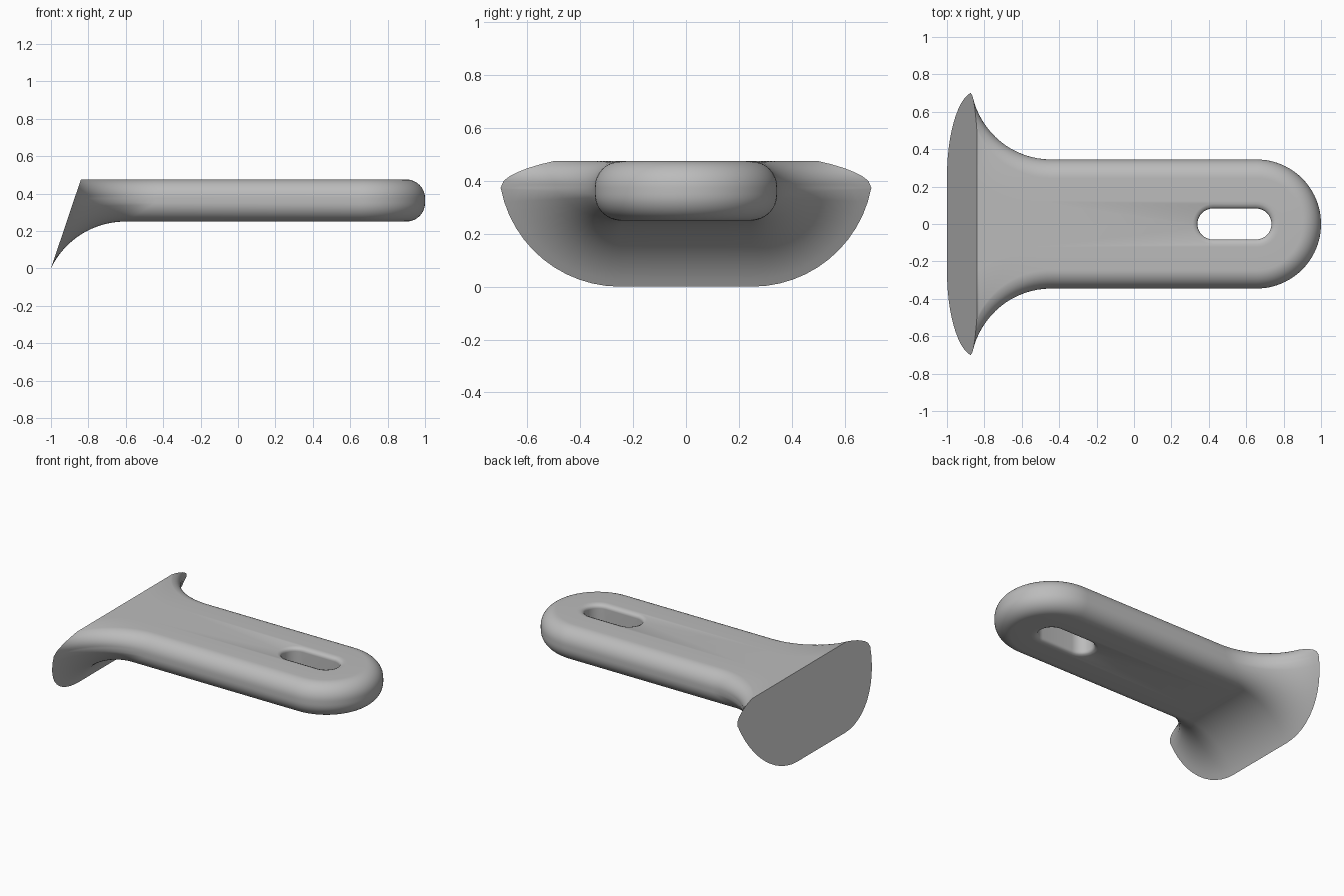
import bpy, bmesh, math

if "Cube" in bpy.data.objects:
    bpy.data.objects.remove(bpy.data.objects["Cube"])

TOP, BOTTOM = 0.475, 0.25      # bar heights
HALF, EDGE = 0.345, 0.1        # bar half width and edge rounding
TIP_X = 0.655                  # centre of the round tip
FILLET = 0.44                  # radius of the flare into the foot
N = 12

grey = bpy.data.materials.new("plain grey")
grey.use_nodes = True
grey.diffuse_color = (0.5, 0.5, 0.5, 1)
grey.node_tree.nodes["Principled BSDF"].inputs["Base Color"].default_value = (0.5, 0.5, 0.5, 1)


def make_object(name, bm):
    bmesh.ops.recalc_face_normals(bm, faces=bm.faces)
    mesh = bpy.data.meshes.new(name)
    bm.to_mesh(mesh)
    bm.free()
    mesh.materials.append(grey)
    obj = bpy.data.objects.new(name, mesh)
    bpy.context.collection.objects.link(obj)
    return obj


def sample(points, t):
    """Point at fraction t along a short polyline."""
    f = t * (len(points) - 1)
    i = min(int(f), len(points) - 2)
    return tuple(a + (b - a) * (f - i) for a, b in zip(points[i], points[i + 1]))


# Half cross-sections, bottom centre to top centre: (bar y, z), (foot y, z)
c = HALF - EDGE
foot_rim = [(0.702, 0.372), (0.69, 0.4), (0.667, 0.418), (0.635, 0.434),
            (0.6, 0.448), (0.55, 0.463), (0.5, TOP)]
pairs = [((0, BOTTOM), (0, 0)), ((c / 2, BOTTOM), (0.125, 0))]
for i in range(N + 1):
    a = math.pi / 2 * i / N
    b = math.radians(79) * i / N
    pairs.append(((c + EDGE * math.sin(a), BOTTOM + EDGE * (1 - math.cos(a))),
                  (0.25 + 0.459 * math.sin(b), 0.459 * (1 - math.cos(b)))))
for i in range(N + 1):
    a = math.pi / 2 * i / N
    pairs.append(((c + EDGE * math.cos(a), TOP - EDGE * (1 - math.sin(a))),
                  sample(foot_rim, i / N)))
pairs += [((c / 2, TOP), (0.25, TOP)), ((0, TOP), (0, TOP))]


def lengthwise(bar, foot):
    """Path from the slanted foot, through the flare, along the bar, round the tip."""
    (by, bz), (fy, fz) = bar, foot
    end_x = -1 + fz * 0.16 / TOP
    h = math.hypot(fy - by, fz - bz)
    sweep = math.acos(1 - h / FILLET)
    path = []
    for i in range(17):
        a = sweep * (1 - i / 16)
        k = FILLET * (1 - math.cos(a)) / h if h > 1e-6 else 0
        x = end_x + FILLET * (math.sin(sweep) - math.sin(a))
        if h < 1e-6:
            x = end_x + 0.4 * i / 16
        path.append((x, by + (fy - by) * k, bz + (fz - bz) * k))
    for i in range(25):
        a = math.pi / 2 * i / 24
        path.append((TIP_X + by * math.sin(a), by * math.cos(a), bz))
    return path


# Bar with flared foot: both halves as welded grids, then the flat foot face
bm = bmesh.new()
for side in (1, -1):
    grid = [[bm.verts.new((x, side * y, z)) for x, y, z in lengthwise(*p)] for p in pairs]
    for r0, r1 in zip(grid, grid[1:]):
        for j in range(len(r0) - 1):
            bm.faces.new((r0[j], r0[j + 1], r1[j + 1], r1[j]))
bmesh.ops.remove_doubles(bm, verts=bm.verts, dist=1e-5)
bmesh.ops.dissolve_degenerate(bm, edges=bm.edges, dist=1e-5)
bmesh.ops.holes_fill(bm, edges=[e for e in bm.edges if e.is_boundary], sides=0)
body = make_object("flared_bar", bm)

# Slot cutter: stadium rings that widen to round the slot's rims
R = 0.025
levels = [(BOTTOM - 0.05, R)]
levels += [(BOTTOM + R * math.sin(a), R * (1 - math.sin(math.acos(1 - math.sin(a)))))
           for a in [math.pi / 2 * i / 6 for i in range(7)]]
levels += [(BOTTOM + TOP - z, o) for z, o in reversed(levels)]
bm = bmesh.new()
rings = []
for z, o in levels:
    ring = []
    for cx, start in ((0.652, -90), (0.422, 90)):
        for i in range(17):
            a = math.radians(start + 180 * i / 16)
            ring.append(bm.verts.new((cx + (0.083 + o) * math.cos(a),
                                      (0.083 + o) * math.sin(a), z)))
    rings.append(ring)
for r0, r1 in zip(rings, rings[1:]):
    for j in range(len(r0)):
        k = (j + 1) % len(r0)
        bm.faces.new((r0[j], r0[k], r1[k], r1[j]))
bm.faces.new(rings[0])
bm.faces.new(rings[-1])
cutter = make_object("slot_cutter", bm)
cutter.hide_render = True

# Cut the slot, drop the cutter, smooth the rounded surfaces
cut = body.modifiers.new("slot", 'BOOLEAN')
cut.operation, cut.solver, cut.object = 'DIFFERENCE', 'EXACT', cutter
bpy.ops.object.select_all(action='DESELECT')
body.select_set(True)
bpy.context.view_layer.objects.active = body
bpy.ops.object.modifier_apply(modifier="slot")
bpy.data.objects.remove(cutter)
bpy.ops.object.shade_smooth_by_angle(angle=math.radians(35))
